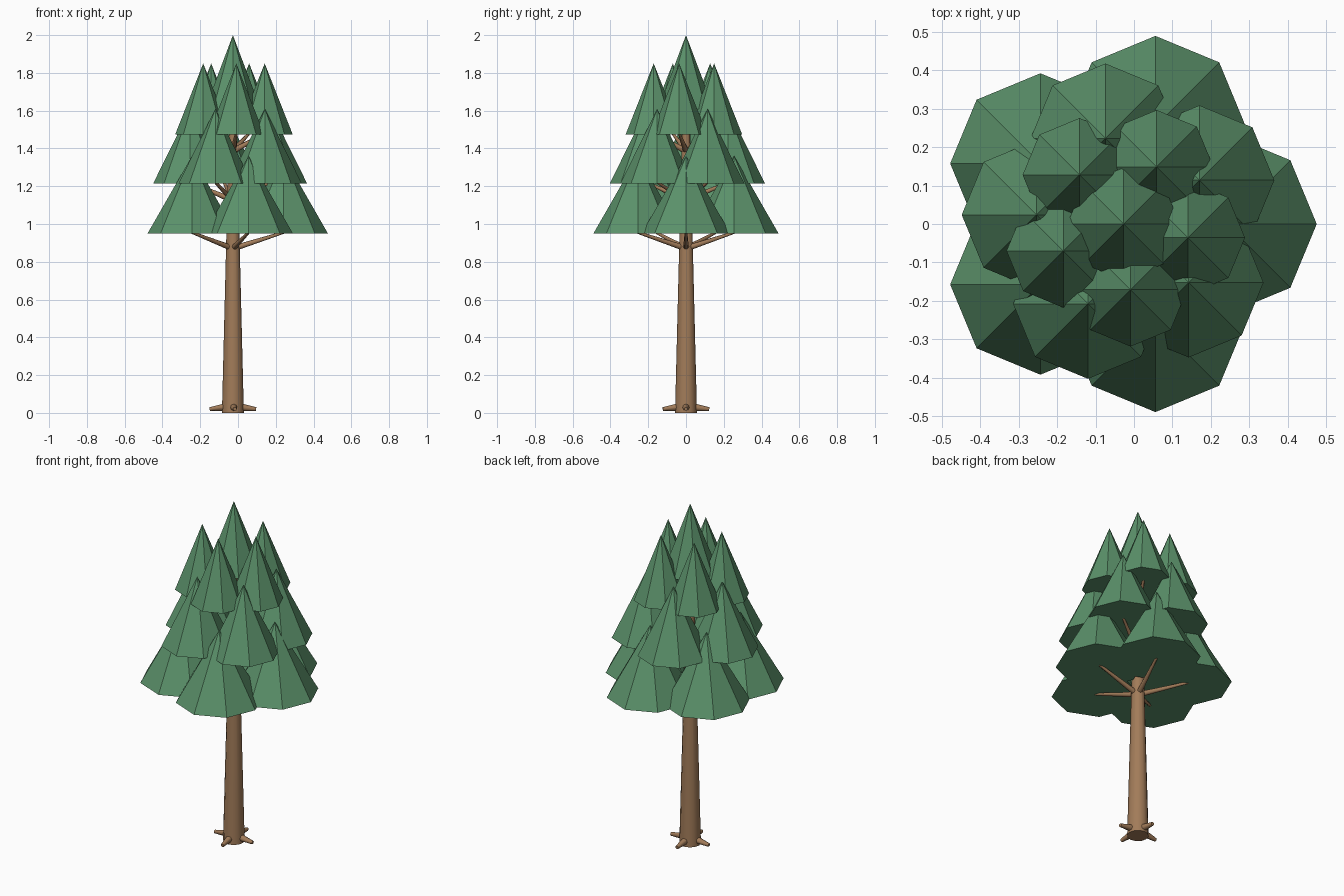
import bpy
from math import cos, sin, radians
from mathutils import Vector

cube = bpy.data.objects.get("Cube")
if cube:
    bpy.data.objects.remove(cube, do_unlink=True)

AXIS_X = -0.027  # trunk axis


def material(name, rgb):
    m = bpy.data.materials.new(name)
    m.use_nodes = True
    m.diffuse_color = (*rgb, 1)
    m.node_tree.nodes["Principled BSDF"].inputs["Base Color"].default_value = (*rgb, 1)
    return m


needles = material("needle green", (0.105, 0.285, 0.145))
bark = material("bark brown", (0.36, 0.20, 0.10))


def polar(radius, degrees, z):
    a = radians(degrees)
    return Vector((AXIS_X + radius * cos(a), radius * sin(a), z))


def taper(name, start, end, r1, r2, sides, mat, smooth=False):
    """Cone or tapered cylinder between two points."""
    d = end - start
    bpy.ops.mesh.primitive_cone_add(vertices=sides, radius1=r1, radius2=r2,
                                    depth=d.length, location=(start + end) / 2)
    ob = bpy.context.object
    ob.name = name
    ob.rotation_mode = 'QUATERNION'
    if d.x or d.y:
        ob.rotation_quaternion = d.to_track_quat('Z', 'Y')
    ob.data.materials.append(mat)
    if smooth:
        bpy.ops.object.shade_smooth_by_angle(angle=radians(50))
    return ob


# Trunk
taper("trunk", polar(0, 0, 0), polar(0, 0, 1.65), 0.058, 0.017, 12, bark, True)

# Roots
for i, angle in enumerate((0, 90, 180, 275)):
    taper(f"root_{i + 1}", polar(0.03, angle, 0.032), polar(0.123, angle, 0.02),
          0.021, 0.010, 8, bark, True)

# Foliage tiers: name, first angle, ring radius, base z, tip z, cone radius, branch start z
tiers = (
    ("lower", 0, 0.268, 0.95, 1.36, 0.235, 0.87),
    ("middle", 30, 0.228, 1.215, 1.61, 0.195, 1.125),
    ("upper", 60, 0.172, 1.475, 1.85, 0.148, 1.385),
)
for name, first, ring, base, tip, radius, fork in tiers:
    for i in range(5):
        angle = first + 72 * i
        taper(f"{name}_foliage_{i + 1}", polar(ring, angle, base),
              polar(ring, angle, tip), radius, 0, 8, needles)
        taper(f"{name}_branch_{i + 1}", polar(0, angle, fork),
              polar(ring, angle, base + 0.005), 0.016, 0.007, 8, bark, True)

# Crown
taper("crown_foliage", polar(0, 0, 1.61), polar(0, 0, 2.0), 0.147, 0, 8, needles)
